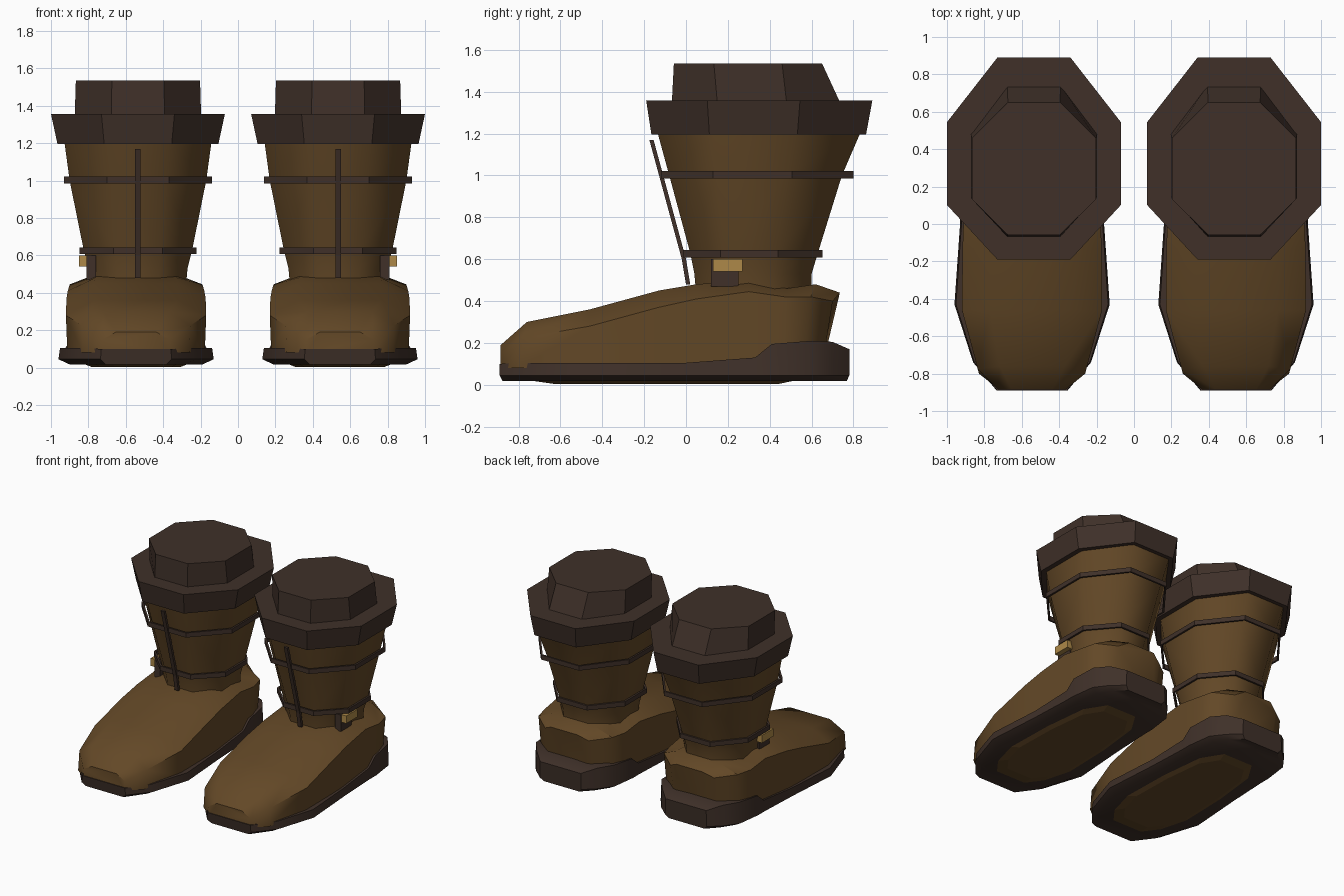
import bpy, bmesh, math
from mathutils import Vector

cube = bpy.data.objects.get("Cube")
if cube:
    bpy.data.objects.remove(cube, do_unlink=True)


def material(name, rgb):
    m = bpy.data.materials.new(name)
    m.use_nodes = True
    m.diffuse_color = (*rgb, 1)
    bsdf = m.node_tree.nodes["Principled BSDF"]
    bsdf.inputs["Base Color"].default_value = (*rgb, 1)
    bsdf.inputs["Roughness"].default_value = 0.8
    return m


LEATHER = material("brown leather", (0.125, 0.065, 0.02))
DARK = material("dark leather", (0.05, 0.03, 0.022))
GOLD = material("buckle gold", (0.42, 0.25, 0.065))


def skin(name, rings, mat, side, smooth=0, closed=False):
    """Bridge rings of points; cap the ends, or join last to first if closed."""
    bm = bmesh.new()
    loops = [[bm.verts.new((side * x, y, z)) for x, y, z in r] for r in rings]
    pairs = list(zip(loops, loops[1:]))
    if closed:
        pairs.append((loops[-1], loops[0]))
    else:
        bm.faces.new(loops[0])
        bm.faces.new(loops[-1])
    for a, b in pairs:
        n = len(a)
        for i in range(n):
            j = (i + 1) % n
            bm.faces.new((a[i], a[j], b[j], b[i]))
    bmesh.ops.recalc_face_normals(bm, faces=bm.faces)
    mesh = bpy.data.meshes.new(name)
    bm.to_mesh(mesh)
    bm.free()
    mesh.materials.append(mat)
    if smooth:
        mesh.polygons.foreach_set("use_smooth", [True] * len(mesh.polygons))
        mesh.set_sharp_from_angle(angle=math.radians(smooth))
    ob = bpy.data.objects.new(name, mesh)
    bpy.context.scene.collection.objects.link(ob)
    return ob


LEG_X, FOOT_X = 0.535, 0.545


def octagon(hx, y0, y1, z, back=0.68):
    """Elongated octagon around the leg, from front y0 to back y1."""
    ya, yb, c = y0 + 0.27 * (y1 - y0), y0 + back * (y1 - y0), 0.42 * hx
    half = [(c, y0), (hx, ya), (hx, yb), (c, y1)]
    pts = half + [(-x, y) for x, y in reversed(half)]
    return [(LEG_X + x, y, z) for x, y in pts]


def section(half):
    """Mirror half a cross-section about the foot's centre line."""
    pts = half + [(-x, y, z) for x, y, z in reversed(half)]
    return [(FOOT_X + x, y, z) for x, y, z in pts]


def box(name, lo, hi, mat, side):
    rings = [[(lo[0], lo[1], z), (hi[0], lo[1], z), (hi[0], hi[1], z), (lo[0], hi[1], z)]
             for z in (lo[2], hi[2])]
    return skin(name, rings, mat, side)


def band(name, hx, y0, y1, z, side):
    t, h = 0.014, 0.018
    rings = [octagon(hx, y0, y1, z - h), octagon(hx, y0, y1, z + h),
             octagon(hx - t, y0 + t, y1 - t, z + h), octagon(hx - t, y0 + t, y1 - t, z - h)]
    return skin(name, rings, DARK, side, closed=True)


# upper: y at base, y at top, half width, ridge height, top height
UPPER = [(-0.885, -0.885, 0.18, 0.15, 0.19), (-0.80, -0.76, 0.29, 0.225, 0.30),
         (-0.46, -0.46, 0.375, 0.28, 0.36), (-0.13, -0.13, 0.372, 0.37, 0.45),
         (0.05, 0.05, 0.365, 0.41, 0.48), (0.30, 0.30, 0.355, 0.445, 0.50),
         (0.46, 0.48, 0.35, 0.42, 0.46), (0.56, 0.62, 0.32, 0.42, 0.48),
         (0.65, 0.735, 0.19, 0.40, 0.44)]
# sole: y, half width, top height
SOLE = [(-0.89, 0.19, 0.10), (-0.74, 0.315, 0.105), (-0.43, 0.415, 0.105),
        (0.0, 0.385, 0.105), (0.33, 0.37, 0.13), (0.41, 0.37, 0.195),
        (0.60, 0.345, 0.21), (0.70, 0.27, 0.205), (0.78, 0.18, 0.17)]
# insole panel outline: y, half width
PANEL = [(-0.74, 0.13), (-0.62, 0.22), (-0.40, 0.28), (0.0, 0.27), (0.36, 0.23), (0.52, 0.13)]

for side, tag in ((1, "left"), (-1, "right")):
    # foot
    skin(f"{tag}_foot_upper",
         [section([(w * 0.98, yb, 0.08), (w, yb + 0.6 * (yt - yb), zr), (w * 0.6, yt, zt)])
          for yb, yt, w, zr, zt in UPPER], LEATHER, side, 42)
    skin(f"{tag}_sole",
         [section([(w * 0.86, y * 0.985, 0.018), (w, y, 0.045), (w * 0.98, y, zt)])
          for y, w, zt in SOLE], DARK, side, 35)
    skin(f"{tag}_sole_panel",
         [section([(w * k, y * k, z) for y, w in PANEL]) for k, z in ((1, 0.02), (0.85, 0.004))],
         LEATHER, side)

    # shaft and cuff
    skin(f"{tag}_shaft",
         [octagon(0.255, 0.05, 0.60, 0.42), octagon(0.265, 0.04, 0.60, 0.53),
          octagon(0.29, 0.02, 0.63, 0.63), octagon(0.365, -0.08, 0.745, 1.0),
          octagon(0.395, -0.14, 0.84, 1.22)], LEATHER, side, 60)
    skin(f"{tag}_cuff",
         [octagon(0.43, -0.165, 0.86, 1.195), octagon(0.465, -0.19, 0.89, 1.357)], DARK, side)
    skin(f"{tag}_lining",
         [octagon(0.338, -0.068, 0.74, 1.34), octagon(0.332, -0.058, 0.65, 1.535, 0.73)],
         DARK, side)

    # straps
    band(f"{tag}_upper_strap", 0.395, -0.12, 0.80, 1.003, side)
    band(f"{tag}_lower_strap", 0.312, -0.015, 0.652, 0.625, side)
    skin(f"{tag}_front_strap",
         [[(LEG_X + dx, y + dy, z) for dx, dy in ((-0.015, 0), (0.015, 0), (0.015, 0.02), (-0.015, 0.02))]
          for y, z in ((0.0, 0.48), (-0.02, 0.60), (-0.175, 1.17))], DARK, side)

    # buckle
    box(f"{tag}_buckle_tab", (0.76, 0.12, 0.47), (0.81, 0.25, 0.60), DARK, side)
    box(f"{tag}_buckle", (0.80, 0.13, 0.54), (0.85, 0.27, 0.60), GOLD, side)
